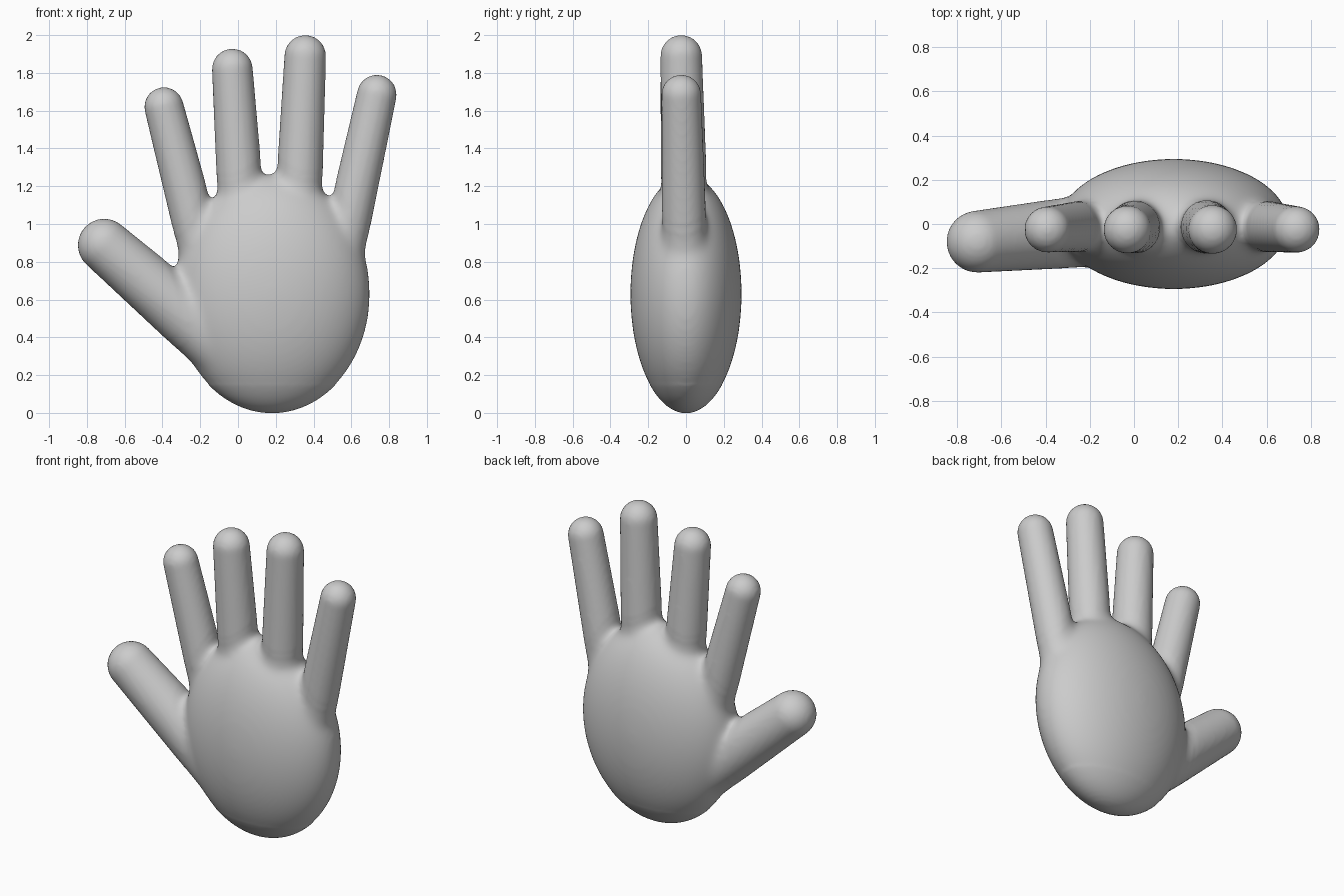
import bpy, bmesh
from mathutils import Vector, Matrix

if "Cube" in bpy.data.objects:
    bpy.data.objects.remove(bpy.data.objects["Cube"])

PALM_C = Vector((0.18, 0, 0.63))
PALM_R = Vector((0.52, 0.295, 0.632))

skin = bpy.data.materials.new("plain grey")
skin.diffuse_color = (0.6, 0.6, 0.6, 1)
skin.use_nodes = True
skin.node_tree.nodes["Principled BSDF"].inputs["Base Color"].default_value = skin.diffuse_color


def add_palm(bm):
    m = Matrix.Translation(PALM_C) @ Matrix.Diagonal((*PALM_R, 1))
    bmesh.ops.create_uvsphere(bm, u_segments=64, v_segments=48, radius=1, matrix=m)


def add_digit(bm, base, r_base, tip, r_tip):
    """Tapered capsule: a sphere split at the equator and stretched."""
    base, tip = Vector(base), Vector(tip)
    axis = tip - base
    rot = axis.to_track_quat('Z', 'Y').to_matrix()
    verts = bmesh.ops.create_uvsphere(bm, u_segments=40, v_segments=24, radius=1)["verts"]
    for v in verts:
        upper = v.co.z > -0.01
        v.co = rot @ (v.co * (r_tip if upper else r_base)) + (tip if upper else base)


# Palm, four fingers and thumb as overlapping solids
bm = bmesh.new()
add_palm(bm)
digits = [
    ((-0.18, -0.005, 0.80), 0.122, (-0.392, -0.025, 1.62), 0.104),
    ((0.03, -0.005, 0.90), 0.130, (-0.030, -0.025, 1.82), 0.108),
    ((0.31, -0.005, 0.90), 0.130, (0.356, -0.025, 1.89), 0.110),
    ((0.54, -0.005, 0.80), 0.122, (0.735, -0.025, 1.685), 0.105),
    ((-0.10, -0.02, 0.36), 0.172, (-0.708, -0.08, 0.888), 0.140),
]
for d in digits:
    add_digit(bm, *d)
mesh = bpy.data.meshes.new("hand")
bm.to_mesh(mesh)
bm.free()
hand = bpy.data.objects.new("hand", mesh)
bpy.context.collection.objects.link(hand)

# Fuse the solids into one skin
mod = hand.modifiers.new("fuse", 'REMESH')
mod.mode = 'VOXEL'
mod.voxel_size = 0.014
fused = bpy.data.meshes.new_from_object(
    hand.evaluated_get(bpy.context.evaluated_depsgraph_get()))
hand.modifiers.clear()
hand.data = fused

# Soften the webs where digits meet the palm
bm = bmesh.new()
bm.from_mesh(fused)


def palm_distance(co):
    p = co - PALM_C
    return Vector((p.x / PALM_R.x, p.y / PALM_R.y, p.z / PALM_R.z)).length - 1


def relax(verts, times):
    for _ in range(times):
        bmesh.ops.smooth_vert(bm, verts=verts, factor=0.5,
                              use_axis_x=True, use_axis_y=True, use_axis_z=True)


relax(bm.verts[:], 2)
for reach, times in ((0.16, 8), (0.10, 14)):
    relax([v for v in bm.verts if -0.06 < palm_distance(v.co) < reach
           and v.co.z > 0.15], times)
bm.to_mesh(fused)
bm.free()

fused.materials.clear()
fused.materials.append(skin)
for p in fused.polygons:
    p.material_index = 0
    p.use_smooth = True
